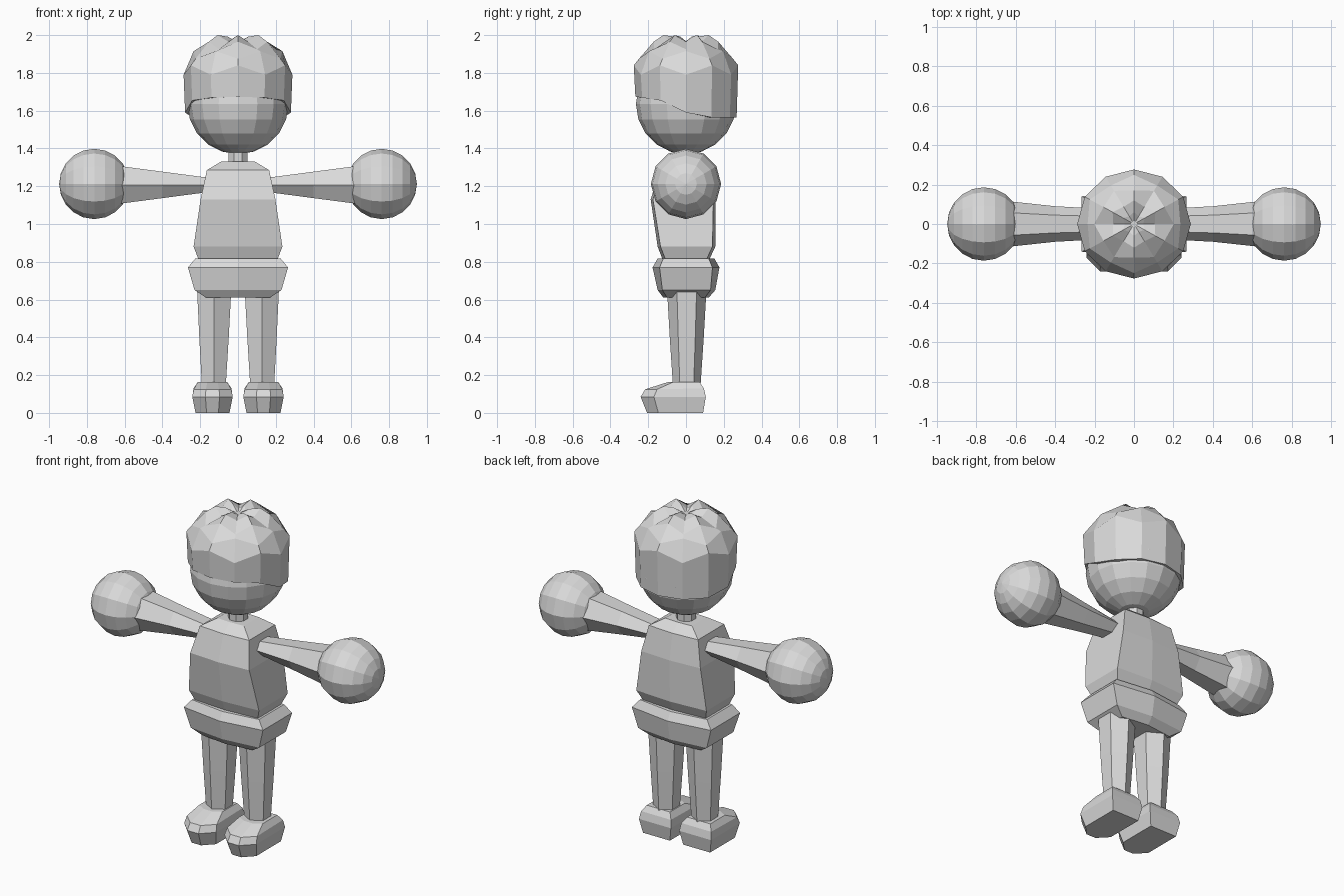
import bpy, bmesh, math
from mathutils import Matrix

if "Cube" in bpy.data.objects:
    bpy.data.objects.remove(bpy.data.objects["Cube"])

skin = bpy.data.materials.new("plain grey")
skin.diffuse_color = (0.7, 0.7, 0.7, 1)
skin.use_nodes = True
skin.node_tree.nodes["Principled BSDF"].inputs["Base Color"].default_value = skin.diffuse_color


def finish(name, bm):
    bmesh.ops.recalc_face_normals(bm, faces=bm.faces[:])
    me = bpy.data.meshes.new(name)
    bm.to_mesh(me)
    bm.free()
    me.materials.append(skin)
    ob = bpy.data.objects.new(name, me)
    bpy.context.collection.objects.link(ob)
    return ob


def loft(name, rings):
    """Skin equal-length rings of points and cap both ends."""
    bm = bmesh.new()
    vs = [[bm.verts.new(p) for p in ring] for ring in rings]
    n = len(vs[0])
    for a, b in zip(vs, vs[1:]):
        for i in range(n):
            j = (i + 1) % n
            bm.faces.new((a[i], a[j], b[j], b[i]))
    bm.faces.new(vs[0])
    bm.faces.new(vs[-1])
    return finish(name, bm)


def ball(name, centre, radius, segs, rings, scale=(1, 1, 1), turn=0):
    bm = bmesh.new()
    m = (Matrix.Translation(centre) @ Matrix.Rotation(turn, 4, 'Y')
         @ Matrix.Diagonal((*scale, 1)))
    bmesh.ops.create_uvsphere(bm, u_segments=segs, v_segments=rings,
                              radius=radius, matrix=m)
    return finish(name, bm)


def box_ring(z, hx, front, back, bulge):
    """Rectangle with its front and back middles pushed outward."""
    return [(-hx, front, z), (0, front - bulge, z), (hx, front, z),
            (hx, back, z), (0, back + bulge, z), (-hx, back, z)]


def circle(n, start=0.0):
    return [(math.cos(start + i * math.tau / n), math.sin(start + i * math.tau / n))
            for i in range(n)]


# torso and hips
loft("torso", [box_ring(*r) for r in (
    (0.815, 0.21, -0.11, 0.11, 0.015),
    (0.88, 0.235, -0.135, 0.14, 0.015),
    (1.13, 0.198, -0.175, 0.145, 0.012),
    (1.285, 0.165, -0.13, 0.12, 0.01),
    (1.33, 0.09, -0.07, 0.07, 0.005))])
loft("hips", [box_ring(*r) for r in (
    (0.61, 0.17, -0.10, 0.10, 0.02),
    (0.65, 0.23, -0.125, 0.13, 0.025),
    (0.77, 0.265, -0.14, 0.14, 0.037),
    (0.818, 0.225, -0.12, 0.12, 0.03))])

# neck and head
loft("neck", [[(0.055 * c, 0.055 * s, z) for c, s in circle(8, math.pi / 8)]
              for z in (1.31, 1.42)])
ball("head", (0, 0, 1.635), 0.265, 16, 10, (1.01, 1, 1))


# hair: faceted cap with a short fringe and a long back
def rim_height(c, s):
    if s < -0.4:
        return 1.65 - 0.04 * (s + 0.4)
    return 1.59 if s < 0.4 else 1.565


unit = circle(12)
hair = [[(0.25 * c, 0.245 * s, rim_height(c, s)) for c, s in unit],
        [(0.28 * c, 0.268 * s, rim_height(c, s)) for c, s in unit]]
# each row: radius and height, then their zigzag amounts
for r, z, dr, dz in ((0.288, 1.815, 0.0, 0.025), (0.247, 1.895, 0.012, -0.02),
                     (0.19, 1.945, -0.012, 0.02), (0.115, 1.983, 0.01, 0.017),
                     (0.055, 1.98, 0.008, 0.012), (0.015, 1.965, 0, 0)):
    hair.append([((r + (dr if i % 2 else -dr)) * c,
                  0.96 * (r + (dr if i % 2 else -dr)) * s,
                  z + (dz if i % 2 else -dz)) for i, (c, s) in enumerate(unit)])
loft("hair", hair)

# foot outline, toes toward -y, as (x, y)
sole = ((-1, 0.105), (1, 0.105), (1, -0.17), (0.35, -0.24), (-0.35, -0.24), (-1, -0.17))

for side, d in (("left", 1), ("right", -1)):
    # arm flaring toward the round hand
    loft(side + "_arm", [[(d * x, ry * c, 1.207 + rz * s / 0.866)
                          for c, s in circle(6)]
                         for x, ry, rz in ((0.10, 0.075, 0.035), (0.18, 0.078, 0.041),
                                           (0.40, 0.09, 0.07), (0.66, 0.118, 0.104))])
    ball(side + "_hand", (d * 0.761, 0, 1.212), 0.186, 12, 10, turn=math.pi / 2)
    # tapering six-sided leg
    loft(side + "_leg", [[(d * x + r * c, 0.004 + r * s, z)
                          for c, s in circle(6, math.pi / 6)]
                         for z, x, r in ((0.13, 0.128, 0.072), (0.40, 0.127, 0.09),
                                         (0.68, 0.126, 0.106))])
    # shoe: sole, widest band, sloping upper
    foot = [[(d * 0.135 + 0.09 * x, y * 0.86, 0.0) for x, y in sole],
            [(d * 0.135 + 0.107 * x, y, 0.085) for x, y in sole],
            [(d * 0.135 + 0.10 * x, y * 0.9, 0.125 if y < 0 else 0.13)
             for x, y in sole],
            [(d * 0.135 + 0.078 * x, y * 0.68 if y > 0 else y * 0.4, 0.163)
             for x, y in sole]]
    loft(side + "_foot", foot)
